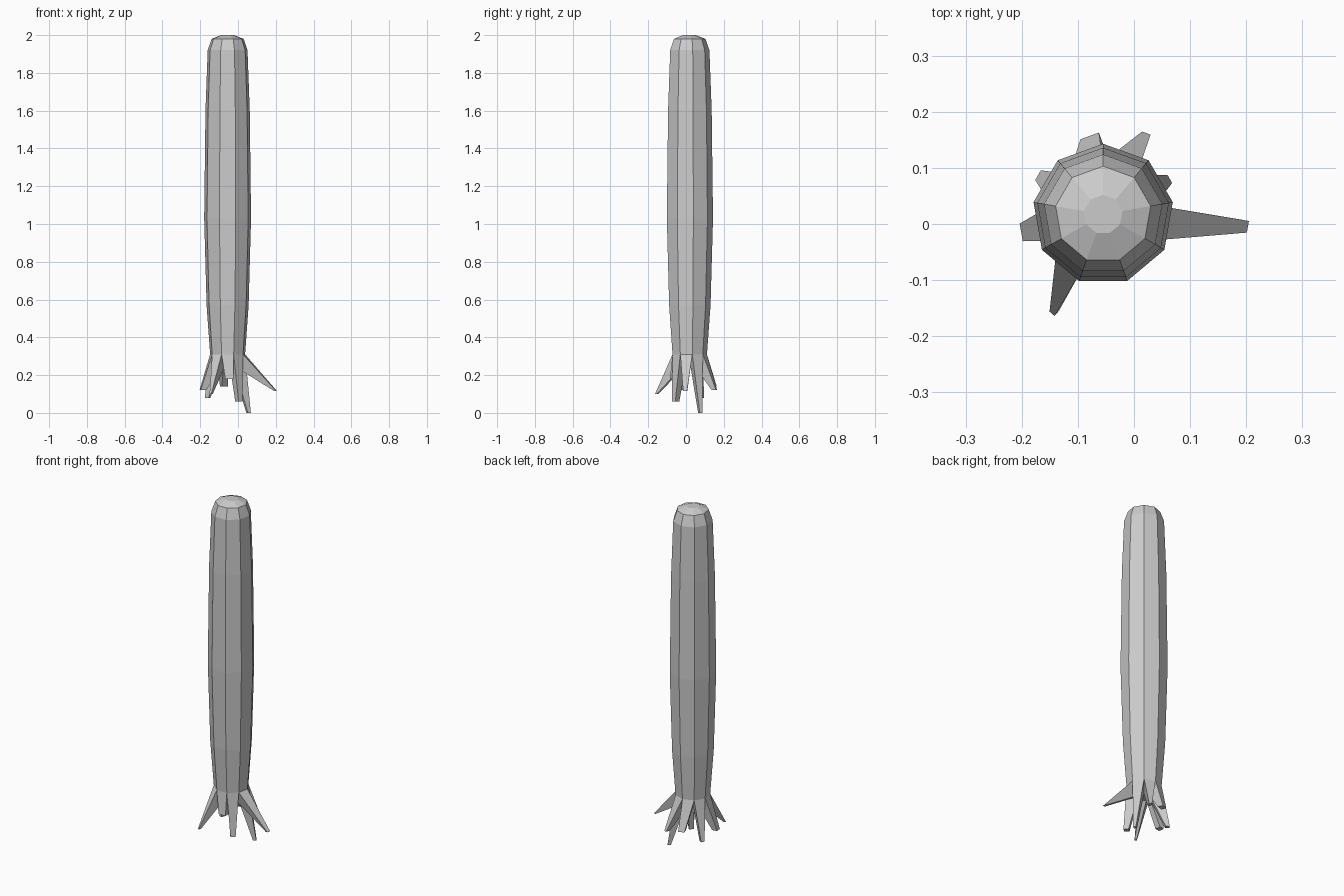
import bpy, bmesh
from math import sin, cos, radians
from mathutils import Vector

if "Cube" in bpy.data.objects:
    bpy.data.objects.remove(bpy.data.objects["Cube"])

CX, CY, N = -0.055, 0.017, 9
# trunk profile: radius, height (first ring is the underside between the roots)
profile = [(0.035, 0.25), (0.094, 0.31), (0.113, 0.57), (0.126, 1.03),
           (0.119, 1.6), (0.107, 1.92), (0.086, 1.98), (0.035, 2.0)]
# root tips, one per trunk side from 110 degrees clockwise: x, y, z, width, depth
tips = [(-0.079, 0.157, 0.14, 0.035, 0.03), (0.022, 0.162, 0.12, 0.016, 0.025),
        (0.064, 0.080, 0.00, 0.016, 0.018), (0.203, -0.005, 0.117, 0.021, 0.012),
        (0.014, -0.066, 0.06, 0.028, 0.028), (-0.045, -0.085, 0.18, 0.045, 0.03),
        (-0.146, -0.160, 0.10, 0.012, 0.012), (-0.201, -0.015, 0.12, 0.032, 0.03),
        (-0.171, 0.087, 0.08, 0.02, 0.022)]

bm = bmesh.new()
# trunk rings, corners running anticlockwise from the back
rings = []
for r, z in profile:
    rings.append([bm.verts.new((CX + r * cos(radians(90 + 40 * i)),
                                CY + r * sin(radians(90 + 40 * i)), z)) for i in range(N)])
for k in range(1, len(rings) - 1):
    a, b = rings[k], rings[k + 1]
    for i in range(N):
        j = (i + 1) % N
        bm.faces.new((a[i], a[j], b[j], b[i]))
bm.faces.new(rings[-1])
bm.faces.new(rings[0][::-1])

# tapered roots, each grown from one underside quad
for i in range(N):
    j = (i + 1) % N
    x, y, z, w, d = tips[-i % N]
    ang = radians(110 + 40 * i)
    out = Vector((cos(ang), sin(ang), 0))
    side = Vector((-out.y, out.x, 0))
    p = Vector((x, y, z))
    base = [rings[1][i], rings[1][j], rings[0][j], rings[0][i]]
    tip = [bm.verts.new(v) for v in (p - side * w / 2, p + side * w / 2,
                                     p + side * w / 2 - out * d, p - side * w / 2 - out * d)]
    for k in range(4):
        m = (k + 1) % 4
        bm.faces.new((base[k], tip[k], tip[m], base[m]))
    bm.faces.new(tip[::-1])

bmesh.ops.recalc_face_normals(bm, faces=bm.faces)
me = bpy.data.meshes.new("rooted_trunk")
bm.to_mesh(me)
bm.free()
bpy.context.collection.objects.link(bpy.data.objects.new("rooted_trunk", me))
